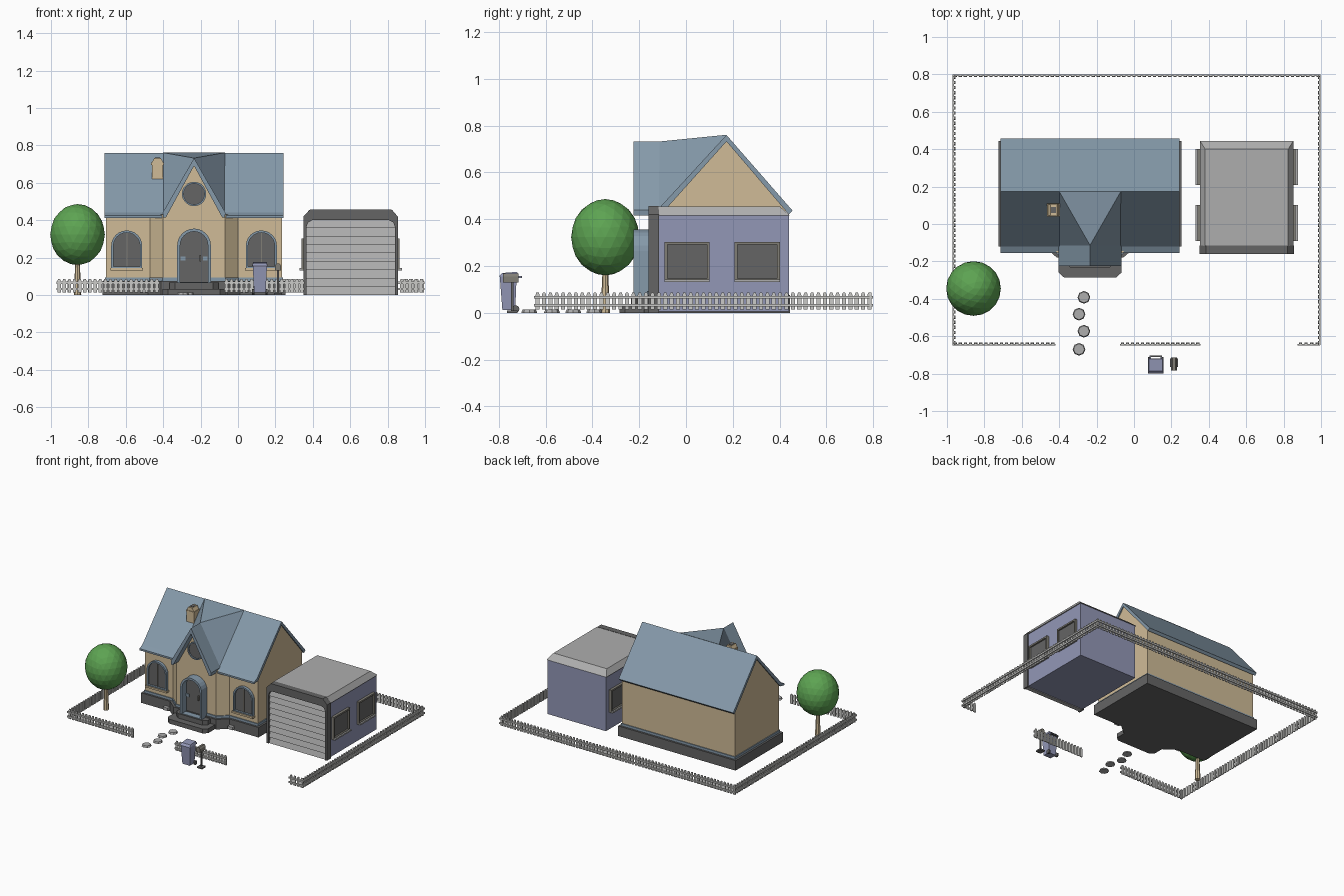
import bpy, bmesh, math
from mathutils import Matrix, Vector

if "Cube" in bpy.data.objects:
    bpy.data.objects.remove(bpy.data.objects["Cube"])


def mat(name, r, g, b):
    m = bpy.data.materials.new(name)
    m.diffuse_color = (r, g, b, 1)
    m.use_nodes = True
    m.node_tree.nodes["Principled BSDF"].inputs["Base Color"].default_value = m.diffuse_color
    return m


TAN = mat("tan_wall", .63, .50, .31)
BLUE = mat("slate_blue", .235, .32, .40)
DARK = mat("dark_grey", .13, .13, .13)
GREY = mat("light_grey", .42, .42, .42)
WHITE = mat("fence_grey", .60, .60, .58)
PURPLE = mat("dusty_purple", .29, .31, .47)
GREEN = mat("leaf_green", .11, .37, .085)
FRAME = mat("frame_taupe", .22, .21, .18)


def finish(bm, name, m):
    bmesh.ops.recalc_face_normals(bm, faces=bm.faces)
    me = bpy.data.meshes.new(name)
    bm.to_mesh(me)
    bm.free()
    me.materials.append(m)
    ob = bpy.data.objects.new(name, me)
    bpy.context.collection.objects.link(ob)
    return ob


def place(axis, a, b, t):
    return {'x': (t, a, b), 'y': (a, t, b), 'z': (a, b, t)}[axis]


def add_prism(bm, pts, axis, lo, hi):
    A = [bm.verts.new(place(axis, a, b, lo)) for a, b in pts]
    B = [bm.verts.new(place(axis, a, b, hi)) for a, b in pts]
    n = len(pts)
    bm.faces.new(A)
    bm.faces.new(B[::-1])
    for i in range(n):
        j = (i + 1) % n
        bm.faces.new((A[i], B[i], B[j], A[j]))


def prism(name, pts, axis, lo, hi, m):
    bm = bmesh.new()
    add_prism(bm, pts, axis, lo, hi)
    return finish(bm, name, m)


def rect(a0, a1, b0, b1):
    return [(a0, b0), (a1, b0), (a1, b1), (a0, b1)]


def box(name, x0, x1, y0, y1, z0, z1, m):
    return prism(name, rect(x0, x1, y0, y1), 'z', z0, z1, m)


def ring(name, outer, inner, axis, lo, hi, m):
    # frame between two matching outlines
    bm = bmesh.new()
    L = [[bm.verts.new(place(axis, a, b, t)) for a, b in p]
         for p, t in ((outer, lo), (outer, hi), (inner, hi), (inner, lo))]
    n = len(outer)
    for k in range(4):
        P, Q = L[k], L[(k + 1) % 4]
        for i in range(n):
            j = (i + 1) % n
            bm.faces.new((P[i], P[j], Q[j], Q[i]))
    return finish(bm, name, m)


def hull(name, pts, m):
    bm = bmesh.new()
    for p in pts:
        bm.verts.new(p)
    bmesh.ops.convex_hull(bm, input=bm.verts)
    return finish(bm, name, m)


def arch(cx, hw, z0, zs, n=12):
    return [(cx - hw, z0), (cx + hw, z0)] + [
        (cx + hw * math.cos(math.pi * i / n), zs + hw * math.sin(math.pi * i / n)) for i in range(n + 1)]


def circle(cx, cz, r, n=20):
    return [(cx + r * math.cos(2 * math.pi * i / n), cz + r * math.sin(2 * math.pi * i / n)) for i in range(n)]


C = -.235  # centre line of the house


def plan(g):
    # house plan with a chamfered entry bay, grown by g
    half = [(.165 + g * .6, -.16 - g), (.235 + g * .6, -.10 - g), (.47 + g, -.10 - g), (.47 + g, .425 + g)]
    return [(C + x, y) for x, y in half] + [(C - x, y) for x, y in reversed(half)]


# house base, walls and trim
prism("foundation", plan(.02), 'z', 0, .075, DARK)
prism("house_walls", plan(0), 'z', .07, .43, TAN)
prism("base_trim", plan(.006), 'z', .075, .093, BLUE)
prism("side_gables", [(-.10, .42), (.425, .42), (.425, .445), (.172, .74), (-.10, .445)], 'x', C - .47, C + .47, TAN)
prism("front_gable_wall", [(C - .165, .40), (C + .165, .40), (C + .165, .425), (C, .71), (C - .165, .425)],
      'y', -.16, 0, TAN)

# main roof with flared front eave
prism("main_roof", [(-.155, .425), (-.12, .442), (.173, .76), (.456, .436), (.44, .42), (.173, .732),
                    (-.105, .422), (-.155, .412)], 'x', C - .478, C + .478, BLUE)
# front gable roof and its blend into the main ridge
prism("gable_roof", [(C - .168, .44), (C, .732), (C + .168, .44), (C + .165, .415), (C + .15, .415), (C, .69),
                     (C - .15, .415), (C - .165, .415)], 'y', -.225, -.112, BLUE)
hull("gable_roof_blend", [(C, -.114, .732)] + [(C + s * .165, y, z) for s in (-1, 1)
                                              for y, z in ((-.115, .445), (.175, .761))], BLUE)

# chimney with stepped rounded top
hull("chimney", [(x, y, z) for x, z in ((-.46, .58), (-.40, .58), (-.46, .71), (-.40, .71), (-.447, .733), (-.413, .733))
                 for y in (.045, .105)], TAN)
box("chimney_flue", -.443, -.417, .058, .092, .73, .736, DARK)
box("chimney_band", -.464, -.396, .041, .109, .695, .708, TAN)

# arched front windows
for side, cx in (("left", -.595), ("right", .125)):
    ring(side + "_window_frame", arch(cx, .083, .14, .262), arch(cx, .071, .152, .262), 'y', -.122, -.09, BLUE)
    prism(side + "_window_pane", arch(cx, .075, .148, .262), 'y', -.107, -.09, DARK)
    box(side + "_window_mullion", cx - .003, cx + .003, -.112, -.10, .15, .335, FRAME)
    box(side + "_window_sill", cx - .088, cx + .088, -.13, -.10, .132, .145, TAN)

# round gable window
ring("round_window_frame", circle(C, .54, .065), circle(C, .54, .056), 'y', -.175, -.155, BLUE)
prism("round_window_pane", circle(C, .54, .06), 'y', -.166, -.155, DARK)

# arched doorway
ring("door_surround", arch(C, .09, .065, .265), arch(C, .074, .07, .265), 'y', -.225, -.155, BLUE)
prism("door", arch(C, .08, .066, .265), 'y', -.175, -.155, DARK)
for s in (-1, 1):
    box("door_hinge", C + s * .06 - .013, C + s * .06 + .013, -.182, -.17, .185, .205, BLUE)
box("door_handle", C + .03, C + .038, -.188, -.17, .18, .215, FRAME)

# entry steps with clipped corners
for nm, hw, y0, h in (("lower_step", .168, -.285, .033), ("upper_step", .13, -.235, .067)):
    prism(nm, [(C - hw, -.15), (C - hw, y0 + .025), (C - hw + .028, y0), (C + hw - .028, y0), (C + hw, y0 + .025),
               (C + hw, -.15)], 'z', 0, h, DARK)
for s in (-1, 1):
    box("foundation_vent", C + s * .27 - .02, C + s * .27 + .02, -.145, -.115, .01, .032, GREY)

# garage
G = .6025
box("garage_walls", G - .243, G + .243, -.125, .44, .005, .417, PURPLE)
hull("garage_roof", [(G + s * x, y, z) for s in (-1, 1) for x, y, z in
                     ((.25, -.118, .415), (.25, .445, .415), (.222, -.118, .455), (.222, .4, .455))], GREY)
half = [(.252, 0), (.252, .42), (.217, .457)]
inner = [(.236, 0), (.236, .365), (.228, .388), (.205, .40)]
loop = half + [(-x, z) for x, z in reversed(half)]
loop += [(-x, z) for x, z in inner] + inner[::-1]
prism("garage_door_frame", [(G + x, z) for x, z in loop], 'y', -.16, -.115, DARK)
slats = 9
teeth = []
for i in range(slats):
    teeth += [(-.152, .402 * i / slats), (-.138, .402 * (i + 1) / slats)]
prism("garage_door", teeth + [(-.12, .402), (-.12, 0)], 'x', G - .238, G + .238, GREY)
for s in (-1, 1):
    for y0 in (-.092, .208):
        y1 = y0 + .193
        ring("garage_window_frame", rect(y0, y1, .135, .303), rect(y0 + .012, y1 - .012, .147, .291),
             'x', G + s * .24, G + s * .262, FRAME)
        prism("garage_window_pane", rect(y0 + .01, y1 - .01, .145, .293), 'x', G + s * .24, G + s * .25, DARK)
        prism("garage_window_sill", rect(y0, y1, .132, .143), 'x', G + s * .24, G + s * .273, GREY)


# picket fence, rails on the outside
def fence(name, along, a0, a1, at, out):
    bm = bmesh.new()
    n = max(1, round((a1 - a0) / .0275))
    face = 'y' if along == 'x' else 'x'
    w = .0088
    for i in range(n):
        c = a0 + (i + .5) * (a1 - a0) / n
        add_prism(bm, [(c - w, .014), (c + w, .014), (c + w, .076), (c + .005, .086), (c - .005, .086), (c - w, .076)],
                  face, at - out * .007, at)
    for z in (.026, .06):
        add_prism(bm, rect(a0, a1, z, z + .012), face, at, at + out * .008)
    finish(bm, name, WHITE)


for i, (a0, a1) in enumerate(((-.97, -.42), (-.075, .355), (.875, .995))):
    fence("front_fence_%d" % (i + 1), 'x', a0, a1, -.641, -1)
fence("back_fence", 'x', -.97, .998, .792, 1)
fence("left_fence", 'y', -.648, .798, -.962, -1)
fence("right_fence", 'y', -.648, .798, .99, 1)


# tree
def cone(name, x, y, z0, z1, r0, r1, n, m):
    bm = bmesh.new()
    bmesh.ops.create_cone(bm, cap_ends=True, segments=n, radius1=r0, radius2=r1, depth=z1 - z0,
                          matrix=Matrix.Translation((x, y, (z0 + z1) / 2)))
    return finish(bm, name, m)


cone("tree_trunk", -.858, -.345, 0, .2, .02, .011, 8, TAN)
bm = bmesh.new()
bmesh.ops.create_icosphere(bm, subdivisions=3, radius=1,
                           matrix=Matrix.Translation((-.858, -.345, .323)) @ Matrix.Diagonal((.146, .146, .163, 1)))
finish(bm, "tree_crown", GREEN)

# stepping stones
for i, y in enumerate((-.392, -.482, -.573, -.67)):
    cone("stepping_stone_%d" % (i + 1), -.268 - .026 * (i % 2), y, 0, .013, .034, .029, 8, GREY)

# wheeled bin
hull("bin_body", [(.117 + s * w, y, z) for s in (-1, 1) for w, y, z in
                  ((.031, -.785, .012), (.031, -.73, .012), (.038, -.796, .155), (.038, -.724, .155))], PURPLE)
hull("bin_lid", [(.117 + s * w, y, z) for s in (-1, 1) for w, y, z in
                 ((.042, -.8, .155), (.042, -.718, .155), (.036, -.785, .17), (.036, -.722, .175))], PURPLE)
box("bin_handle", .085, .149, -.712, -.702, .148, .157, DARK)
for s in (-1, 1):
    box("bin_handle_arm", .117 + s * .03 - .004, .117 + s * .03 + .004, -.725, -.703, .148, .157, PURPLE)
    prism("bin_wheel", circle(-.728, .016, .016, 10), 'x', .117 + s * .03, .117 + s * .042, DARK)

# letter box on a post
box("letter_box_base", .193, .235, -.765, -.72, 0, .01, DARK)
box("letter_box_post", .209, .219, -.747, -.737, 0, .14, DARK)
prism("letter_box", [(.198, .13), (.23, .13), (.23, .156), (.222, .168), (.206, .168), (.198, .156)],
      'y', -.782, -.715, FRAME)
